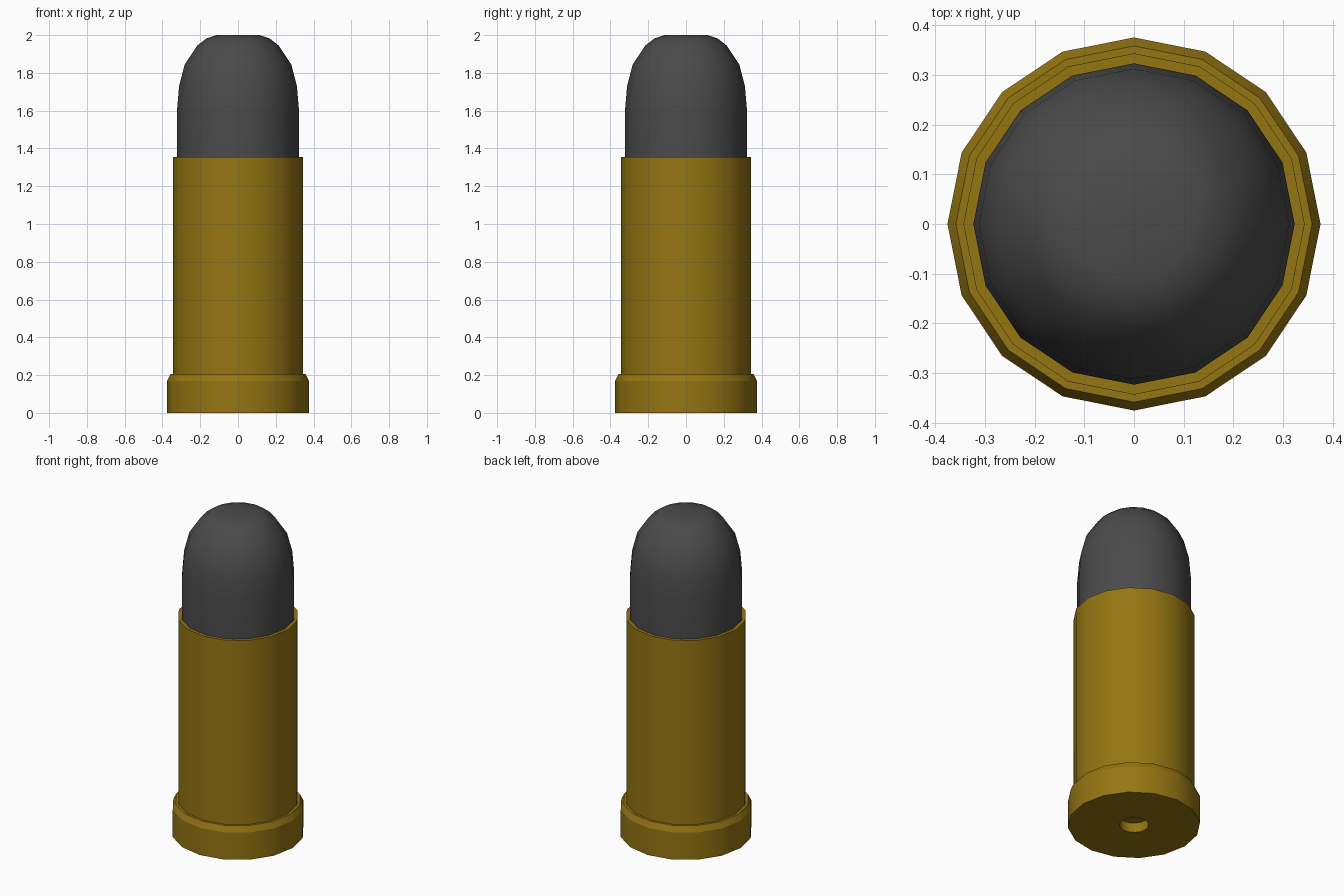
import bpy, bmesh, math

if "Cube" in bpy.data.objects:
    bpy.data.objects.remove(bpy.data.objects["Cube"])

SIDES = 16


def material(name, rgb):
    m = bpy.data.materials.new(name)
    m.diffuse_color = (*rgb, 1.0)
    m.use_nodes = True
    m.node_tree.nodes["Principled BSDF"].inputs["Base Color"].default_value = m.diffuse_color
    return m


def lathe(name, profile, mat, smooth_angle):
    """Spin a (radius, z) profile, listed bottom to top, and cap both ends."""
    bm = bmesh.new()
    rings = []
    for r, z in profile:
        rings.append([bm.verts.new((r * math.cos(math.tau * i / SIDES),
                                    r * math.sin(math.tau * i / SIDES), z))
                      for i in range(SIDES)])
    for a, b in zip(rings, rings[1:]):
        for i in range(SIDES):
            j = (i + 1) % SIDES
            bm.faces.new((a[i], a[j], b[j], b[i]))
    bm.faces.new(rings[0][::-1])
    bm.faces.new(rings[-1])
    bmesh.ops.recalc_face_normals(bm, faces=bm.faces)
    mesh = bpy.data.meshes.new(name)
    bm.to_mesh(mesh)
    bm.free()
    mesh.materials.append(mat)
    ob = bpy.data.objects.new(name, mesh)
    bpy.context.collection.objects.link(ob)
    bpy.ops.object.select_all(action='DESELECT')
    ob.select_set(True)
    bpy.context.view_layer.objects.active = ob
    bpy.ops.object.shade_smooth_by_angle(angle=math.radians(smooth_angle))
    return ob


brass = material("brass", (0.30, 0.18, 0.006))
lead = material("dark_grey", (0.07, 0.07, 0.07))

# Casing: recessed base pocket, chamfered rim, straight wall, flat mouth
lathe("casing", [(0.083, 0.06), (0.083, 0.0), (0.375, 0.0), (0.375, 0.17),
                 (0.358, 0.205), (0.343, 0.205), (0.343, 1.355),
                 (0.323, 1.355), (0.323, 1.30)], brass, 24)

# Rounded slug with a small flat nose
lathe("slug", [(0.323, 1.30), (0.323, 1.60), (0.312, 1.73), (0.282, 1.845),
               (0.215, 1.945), (0.168, 1.982), (0.115, 2.0)], lead, 40)
